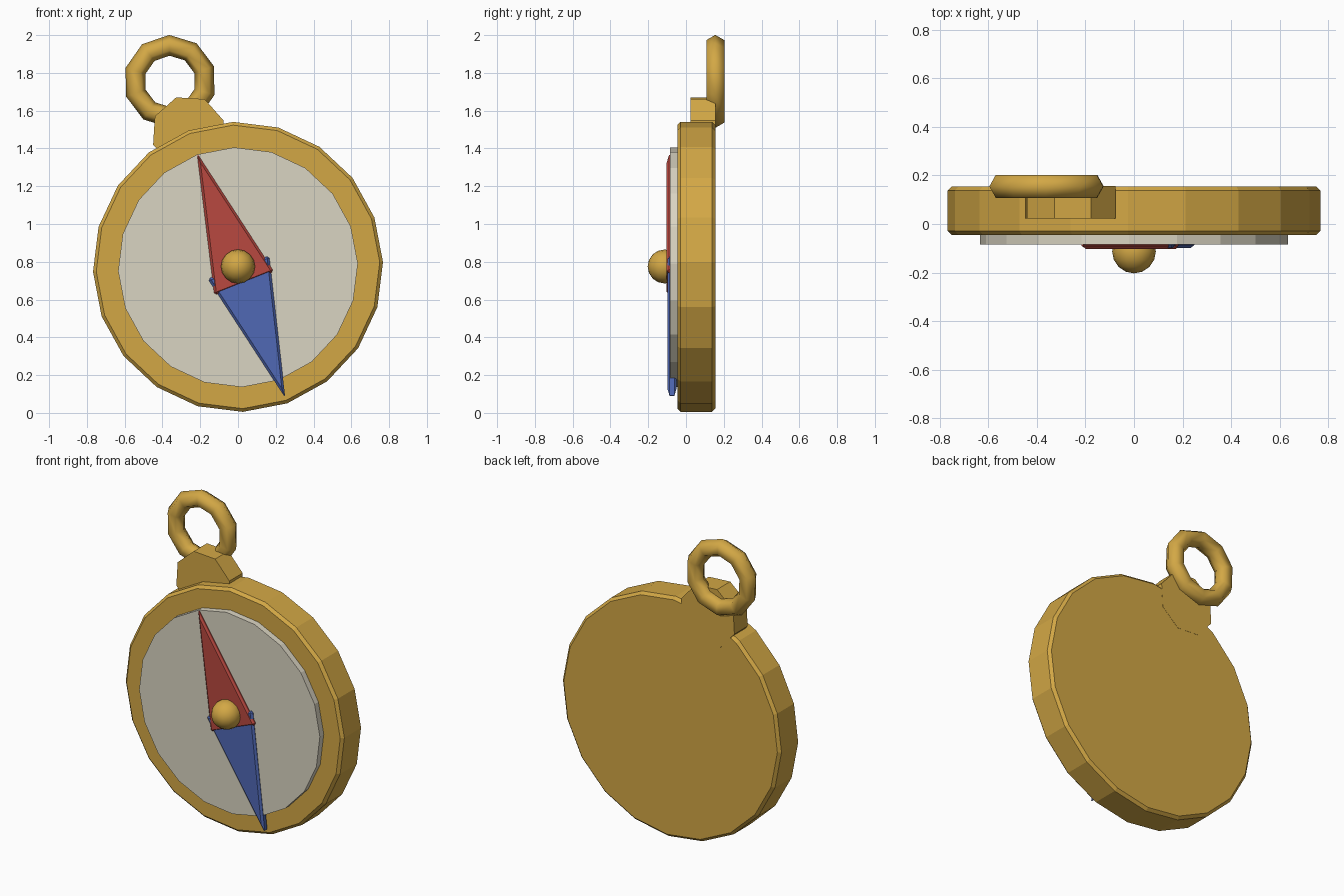
import bpy, bmesh, math
from mathutils import Matrix

cube = bpy.data.objects.get("Cube")
if cube:
    bpy.data.objects.remove(cube, do_unlink=True)


def material(name, rgb):
    m = bpy.data.materials.new(name)
    m.use_nodes = True
    m.diffuse_color = (*rgb, 1)
    m.node_tree.nodes["Principled BSDF"].inputs["Base Color"].default_value = (*rgb, 1)
    return m


GOLD = material("gold", (0.65, 0.39, 0.06))
IVORY = material("ivory", (0.70, 0.66, 0.54))
RED = material("red", (0.48, 0.065, 0.05))
BLUE = material("blue", (0.08, 0.14, 0.46))


def polygon(cx, cz, radius, sides, turn):
    """Corner points of a regular polygon in the x-z plane."""
    angles = [math.radians(turn) + math.tau * i / sides for i in range(sides)]
    return [(cx + radius * math.cos(a), cz + radius * math.sin(a)) for a in angles]


def finish(bm, name, mat, smooth=False):
    bmesh.ops.recalc_face_normals(bm, faces=bm.faces)
    for f in bm.faces:
        f.smooth = smooth
    mesh = bpy.data.meshes.new(name)
    bm.to_mesh(mesh)
    bm.free()
    mesh.materials.append(mat)
    obj = bpy.data.objects.new(name, mesh)
    bpy.context.collection.objects.link(obj)
    return obj


def prism(name, outline, front, back, mat, chamfer=0, caps_only=True):
    """Extrude an x-z outline along y, with optional chamfered edges."""
    bm = bmesh.new()
    face = bm.faces.new([bm.verts.new((x, front, z)) for x, z in outline])
    out = bmesh.ops.extrude_face_region(bm, geom=[face])
    for v in out["geom"]:
        if isinstance(v, bmesh.types.BMVert):
            v.co.y = back
    bmesh.ops.recalc_face_normals(bm, faces=bm.faces)
    if chamfer:
        edges = [e for e in bm.edges
                 if not caps_only or abs(e.verts[0].co.y - e.verts[1].co.y) < 1e-4]
        bmesh.ops.bevel(bm, geom=edges, offset=chamfer, offset_type='OFFSET',
                        segments=1, profile=0.5, affect='EDGES')
    return finish(bm, name, mat)


# Case, dial and the lug that holds the ring
prism("case", polygon(0, 0.773, 0.768, 20, 1.9), -0.046, 0.155, GOLD, 0.017)
prism("dial", polygon(0, 0.771, 0.635, 20, 1.9), -0.085, 0, IVORY)
prism("ring_lug", polygon(-0.263, 1.484, 0.197, 8, 19), 0.023, 0.156, GOLD)

# Two overlapping needle halves
prism("north_needle", [(-0.217, 1.375), (-0.125, 0.623), (0.19, 0.748)],
      -0.102, -0.055, RED, 0.012, False)
prism("south_needle", [(0.25, 0.08), (0.165, 0.832), (-0.16, 0.71)],
      -0.099, -0.05, BLUE, 0.012, False)

# Centre knob
bm = bmesh.new()
bmesh.ops.create_uvsphere(bm, u_segments=16, v_segments=8, radius=0.09,
                          matrix=Matrix.Translation((0, -0.113, 0.775))
                          @ Matrix.Rotation(math.pi / 2, 4, 'X'))
finish(bm, "centre_knob", GOLD, True)

# Hanging ring: hexagonal section spun about the y axis
bm = bmesh.new()
section = [bm.verts.new((-0.36 + x, 0.155 + y, 1.755))
           for x, y in polygon(0.191, 0, 0.055, 6, 0)]
loop = [bm.edges.new((section[i], section[(i + 1) % 6])) for i in range(6)]
bmesh.ops.rotate(bm, verts=bm.verts, cent=(-0.36, 0.155, 1.755),
                 matrix=Matrix.Rotation(math.radians(-19), 3, 'Y'))
bmesh.ops.spin(bm, geom=section + loop, cent=(-0.36, 0.155, 1.755),
               axis=(0, 1, 0), angle=math.tau, steps=10, use_merge=True)
bmesh.ops.remove_doubles(bm, verts=bm.verts, dist=0.0005)
finish(bm, "hanging_ring", GOLD, True)
